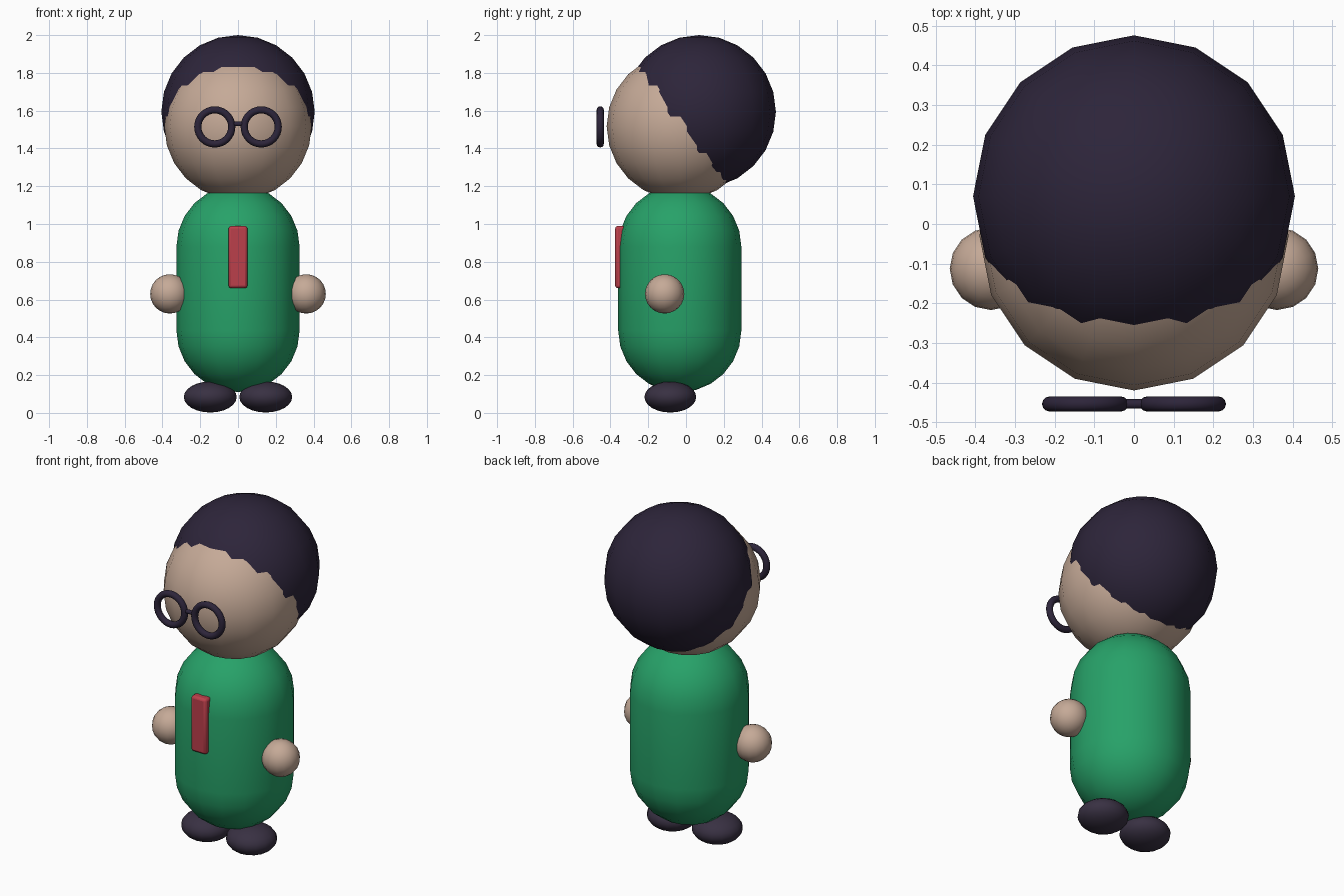
import bpy, bmesh
from math import sin, cos, pi, radians
from mathutils import Matrix

if "Cube" in bpy.data.objects:
    bpy.data.objects.remove(bpy.data.objects["Cube"])


def material(name, rgb):
    m = bpy.data.materials.new(name)
    m.diffuse_color = (*rgb, 1)
    m.use_nodes = True
    m.node_tree.nodes["Principled BSDF"].inputs["Base Color"].default_value = m.diffuse_color
    return m


SKIN = material("skin", (0.56, 0.40, 0.31))
DARK = material("dark", (0.026, 0.018, 0.042))
GREEN = material("green", (0.02, 0.36, 0.14))
RED = material("red", (0.50, 0.05, 0.07))
SHOE = material("shoe", (0.04, 0.03, 0.055))


def finish(name, mat, angle=60):
    ob = bpy.context.object
    ob.name = name
    ob.data.materials.append(mat)
    bpy.ops.object.shade_smooth_by_angle(angle=radians(angle))
    return ob


def ball(name, loc, size, mat, segs=16, rings=12):
    bpy.ops.mesh.primitive_uv_sphere_add(segments=segs, ring_count=rings, radius=1, location=loc)
    bpy.context.object.scale = size
    bpy.ops.object.transform_apply(location=False, rotation=False, scale=True)
    return finish(name, mat)


# Head and the overlapping hair ball
ball("head", (0, -0.03, 1.517), (0.39,) * 3, SKIN)
ball("hair", (0, 0.07, 1.594), (0.406,) * 3, DARK)

# Capsule body: a sphere whose halves are pulled apart
R, LOW, HIGH, STEPS = 0.326, 0.436, 0.88, 6
profile = [(R * cos(a), LOW + R * sin(a)) for a in (-pi / 2 + i * pi / 2 / STEPS for i in range(STEPS + 1))]
profile += [(R * cos(a), HIGH + R * sin(a)) for a in (i * pi / 2 / STEPS for i in range(STEPS + 1))]
bm = bmesh.new()
verts = [bm.verts.new((r, 0, z)) for r, z in profile]
edges = [bm.edges.new(pair) for pair in zip(verts, verts[1:])]
bmesh.ops.spin(bm, geom=verts + edges, cent=(0, 0, 0), axis=(0, 0, 1), angle=2 * pi, steps=16)
bmesh.ops.remove_doubles(bm, verts=bm.verts, dist=0.0005)
bmesh.ops.recalc_face_normals(bm, faces=bm.faces)
mesh = bpy.data.meshes.new("body")
bm.to_mesh(mesh)
bm.free()
body = bpy.data.objects.new("body", mesh)
body.location.y = -0.033
bpy.context.collection.objects.link(body)
bpy.ops.object.select_all(action='DESELECT')
body.select_set(True)
bpy.context.view_layer.objects.active = body
finish("body", GREEN)

# Hands, feet and eyeglass rims on both sides
for side, s in (("left", -1), ("right", 1)):
    ball(side + "_hand", (s * 0.361, -0.113, 0.63), (0.104,) * 3, SKIN)
    ball(side + "_foot", (s * 0.147, -0.083, 0.084), (0.14, 0.137, 0.082), SHOE)
    bpy.ops.mesh.primitive_torus_add(major_radius=0.09, minor_radius=0.019, major_segments=32,
                                     minor_segments=12, location=(s * 0.123, -0.454, 1.514),
                                     rotation=(pi / 2, 0, 0))
    finish(side + "_rim", DARK)

# Bridge of the glasses
bpy.ops.mesh.primitive_cylinder_add(vertices=12, radius=0.012, depth=0.08,
                                    location=(0, -0.454, 1.53), rotation=(0, pi / 2, 0))
finish("glasses_bridge", DARK, 40)

# Tie with softened edges
bpy.ops.mesh.primitive_cube_add(size=1, location=(0, -0.345, 0.825))
tie = bpy.context.object
tie.scale = (0.10, 0.06, 0.33)
bpy.ops.object.transform_apply(location=False, rotation=False, scale=True)
bevel = tie.modifiers.new("soft_edges", 'BEVEL')
bevel.width, bevel.segments = 0.014, 2
finish("tie", RED, 30)
